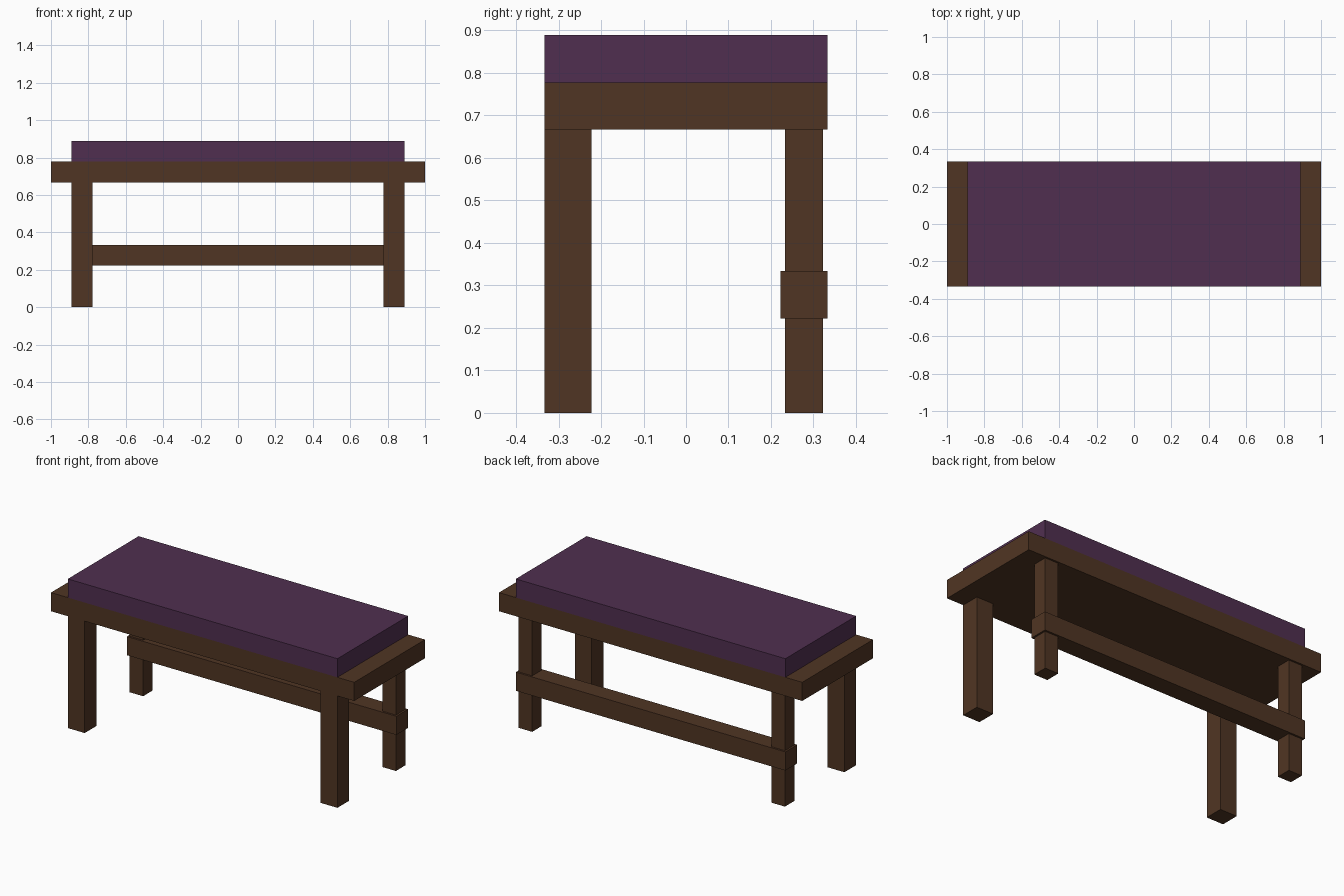
import bpy

if "Cube" in bpy.data.objects:
    bpy.data.objects.remove(bpy.data.objects["Cube"])


def lin(c):
    c /= 255
    return c / 12.92 if c <= 0.04045 else ((c + 0.055) / 1.055) ** 2.4


def material(name, rgb):
    m = bpy.data.materials.new(name)
    m.diffuse_color = (*[lin(c) for c in rgb], 1)
    m.use_nodes = True
    m.node_tree.nodes["Principled BSDF"].inputs["Base Color"].default_value = m.diffuse_color
    return m


wood = material("dark wood", (80, 53, 35))
fabric = material("purple fabric", (80, 47, 80))
U = 1 / 9  # one module of the bench


def box(name, lo, hi, mat):
    """Axis-aligned box from two corners given in modules."""
    bpy.ops.mesh.primitive_cube_add(size=1, location=[(a + b) / 2 * U for a, b in zip(lo, hi)])
    ob = bpy.context.object
    ob.name = name
    ob.scale = [(b - a) * U for a, b in zip(lo, hi)]
    bpy.ops.object.transform_apply(location=False, rotation=False, scale=True)
    ob.data.materials.append(mat)
    return ob


# Seat board and cushion
box("seat", (-9, -3, 6), (9, 3, 7), wood)
box("cushion", (-8, -3, 7), (8, 3, 8), fabric)

# Legs: thick in front, slightly slimmer behind
for side, s in (("left", -1), ("right", 1)):
    for row, y, half in (("front", -2.5, 0.5), ("back", 2.5, 0.4)):
        x = 7.5 * s
        box(f"{row}_leg_{side}", (x - half, y - half, 0), (x + half, y + half, 6), wood)

# Rail joining the back legs
box("back_rail", (-8, 2, 2), (8, 3, 3), wood)
